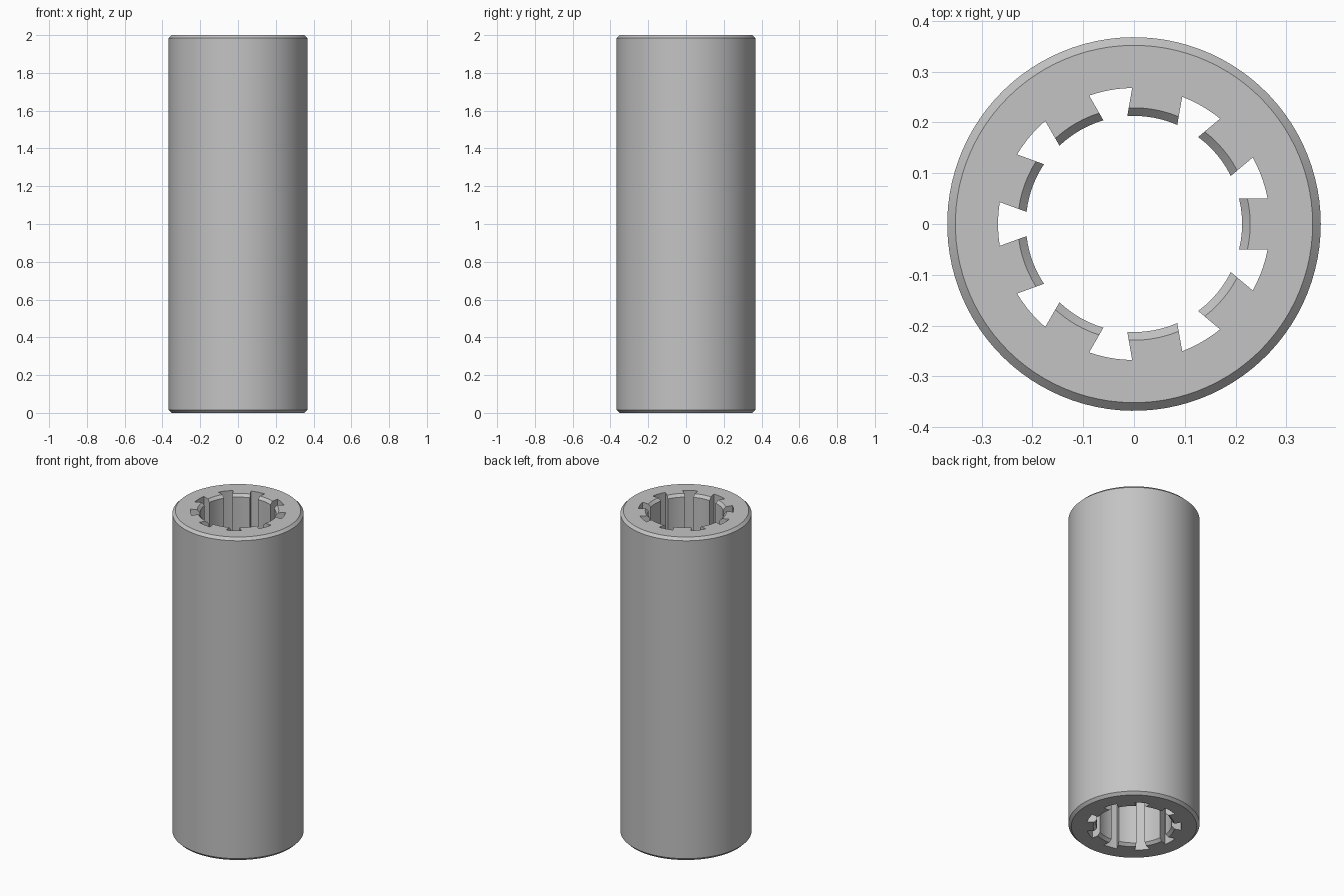
import bpy
import bmesh
from math import asin, sin, cos, radians, sqrt

cube = bpy.data.objects.get("Cube")
if cube:
    bpy.data.objects.remove(cube, do_unlink=True)

HEIGHT = 2.0
CHAMFER = 0.016
OUTER, ROOT, TIP = 0.368, 0.268, 0.213
TEETH, HALF_WIDTH = 9, 0.05
TOOTH_SEGS, SLOT_SEGS = 6, 5
PITCH = radians(360 / TEETH)
LEVELS = (0, CHAMFER, HEIGHT - CHAMFER, HEIGHT)
INSETS = (CHAMFER, 0, 0, CHAMFER)

bm = bmesh.new()


def arc(radius, z, start, end, segs):
    """Points along an arc, both ends included."""
    angles = [start + (end - start) * i / segs for i in range(segs + 1)]
    return [bm.verts.new((radius * cos(a), radius * sin(a), z)) for a in angles]


def strip(a, b, closed=False):
    """Quads between two rows of points."""
    for i in range(len(a) if closed else len(a) - 1):
        j = (i + 1) % len(a)
        bm.faces.new((a[i], a[j], b[j], b[i]))


def full_ring(radius, z):
    """Whole circle whose points line up with the teeth and slots."""
    half = asin(HALF_WIDTH / ROOT)
    ring = []
    for k in range(TEETH):
        mid = k * PITCH
        ring += arc(radius, z, mid - half, mid + half, TOOTH_SEGS)
        slot = arc(radius, z, mid + half, mid + PITCH - half, SLOT_SEGS)
        for v in (slot[0], slot[-1]):
            bm.verts.remove(v)
        ring += slot[1:-1]
    return ring


# Outer wall with chamfered rims
outer = [full_ring(OUTER - inset, z) for z, inset in zip(LEVELS, INSETS)]
for lower, upper in zip(outer, outer[1:]):
    strip(lower, upper, True)

# End faces out from the root circle
bottom, top = full_ring(ROOT, 0), full_ring(ROOT, HEIGHT)
strip(outer[0], bottom, True)
strip(outer[-1], top, True)

# Straight-sided internal teeth and the slots between them
per = TOOTH_SEGS + SLOT_SEGS
for k in range(TEETH):
    base = k * per
    tips = []
    for z, inset in zip(LEVELS, INSETS):
        r = TIP + inset
        half = asin(HALF_WIDTH / r)
        tips.append(arc(r, z, k * PITCH - half, k * PITCH + half, TOOTH_SEGS))
    for lower, upper in zip(tips, tips[1:]):
        strip(lower, upper)
    strip(tips[0], bottom[base:base + TOOTH_SEGS + 1])
    strip(tips[-1], top[base:base + TOOTH_SEGS + 1])
    for side in (0, TOOTH_SEGS):
        bm.faces.new([t[side] for t in tips] + [top[base + side], bottom[base + side]])
    slot = [(base + TOOTH_SEGS + i) % len(top) for i in range(SLOT_SEGS + 1)]
    strip([bottom[i] for i in slot], [top[i] for i in slot])

bmesh.ops.recalc_face_normals(bm, faces=bm.faces)
mesh = bpy.data.meshes.new("splined_sleeve")
bm.to_mesh(mesh)
bm.free()
sleeve = bpy.data.objects.new("splined_sleeve", mesh)
bpy.context.collection.objects.link(sleeve)

# Plain grey metal
grey = bpy.data.materials.new("grey_metal")
grey.use_nodes = True
colour = (0.55, 0.55, 0.55, 1)
grey.diffuse_color = colour
grey.node_tree.nodes["Principled BSDF"].inputs["Base Color"].default_value = colour
mesh.materials.append(grey)

bpy.ops.object.select_all(action='DESELECT')
sleeve.select_set(True)
bpy.context.view_layer.objects.active = sleeve
bpy.ops.object.shade_smooth_by_angle(angle=radians(30))
